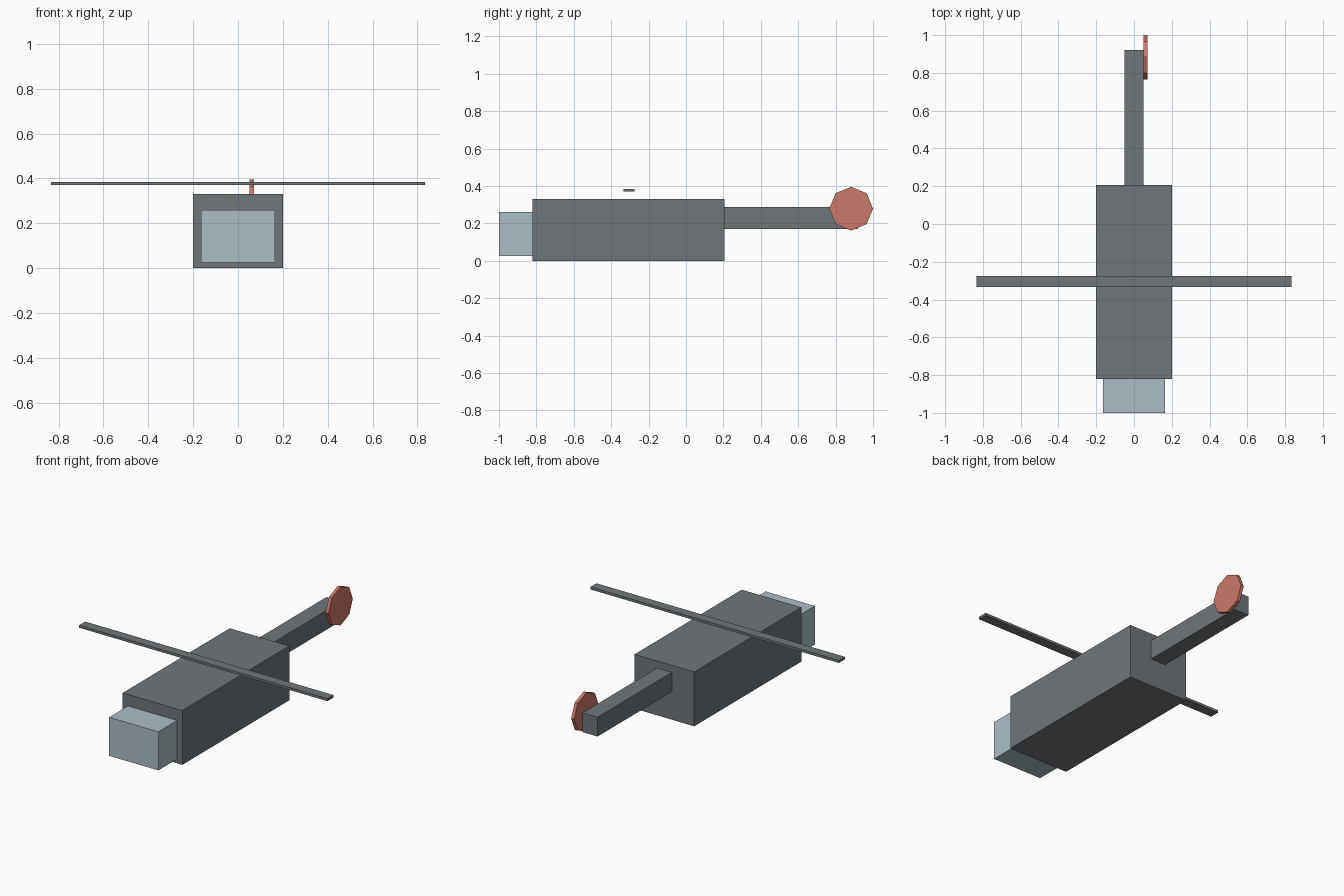
import bpy
import math

if "Cube" in bpy.data.objects:
    bpy.data.objects.remove(bpy.data.objects["Cube"])


def material(name, rgb):
    m = bpy.data.materials.new(name)
    m.diffuse_color = (*rgb, 1.0)
    m.use_nodes = True
    m.node_tree.nodes["Principled BSDF"].inputs["Base Color"].default_value = m.diffuse_color
    return m


GREY = material("slate_grey", (0.162, 0.181, 0.193))
GLASS = material("pale_blue_glass", (0.413, 0.515, 0.565))
RED = material("coral_red", (0.60, 0.195, 0.145))


def box(name, x, y, z, mat):
    """Box spanning the given (min, max) ranges."""
    spans = (x, y, z)
    bpy.ops.mesh.primitive_cube_add(size=1)
    ob = bpy.context.object
    ob.name = name
    ob.location = [(a + b) / 2 for a, b in spans]
    ob.scale = [b - a for a, b in spans]
    bpy.ops.object.transform_apply(location=False, rotation=False, scale=True)
    ob.data.materials.append(mat)
    return ob


# Body, nose and tail
box("fuselage", (-0.2, 0.2), (-0.82, 0.207), (0, 0.33), GREY)
box("cockpit", (-0.165, 0.165), (-1.0, -0.82), (0.026, 0.26), GLASS)
box("tail_boom", (-0.05, 0.05), (0.207, 0.92), (0.17, 0.287), GREY)

# Main rotor blade floating above the body
box("main_rotor", (-0.834, 0.834), (-0.333, -0.275), (0.37, 0.385), GREY)

# Eight-sided tail rotor on the right of the boom
bpy.ops.mesh.primitive_cylinder_add(
    vertices=8, radius=0.117, depth=0.02,
    location=(0.061, 0.883, 0.279), rotation=(0, math.pi / 2, 0))
tail_rotor = bpy.context.object
tail_rotor.name = "tail_rotor"
tail_rotor.data.materials.append(RED)
